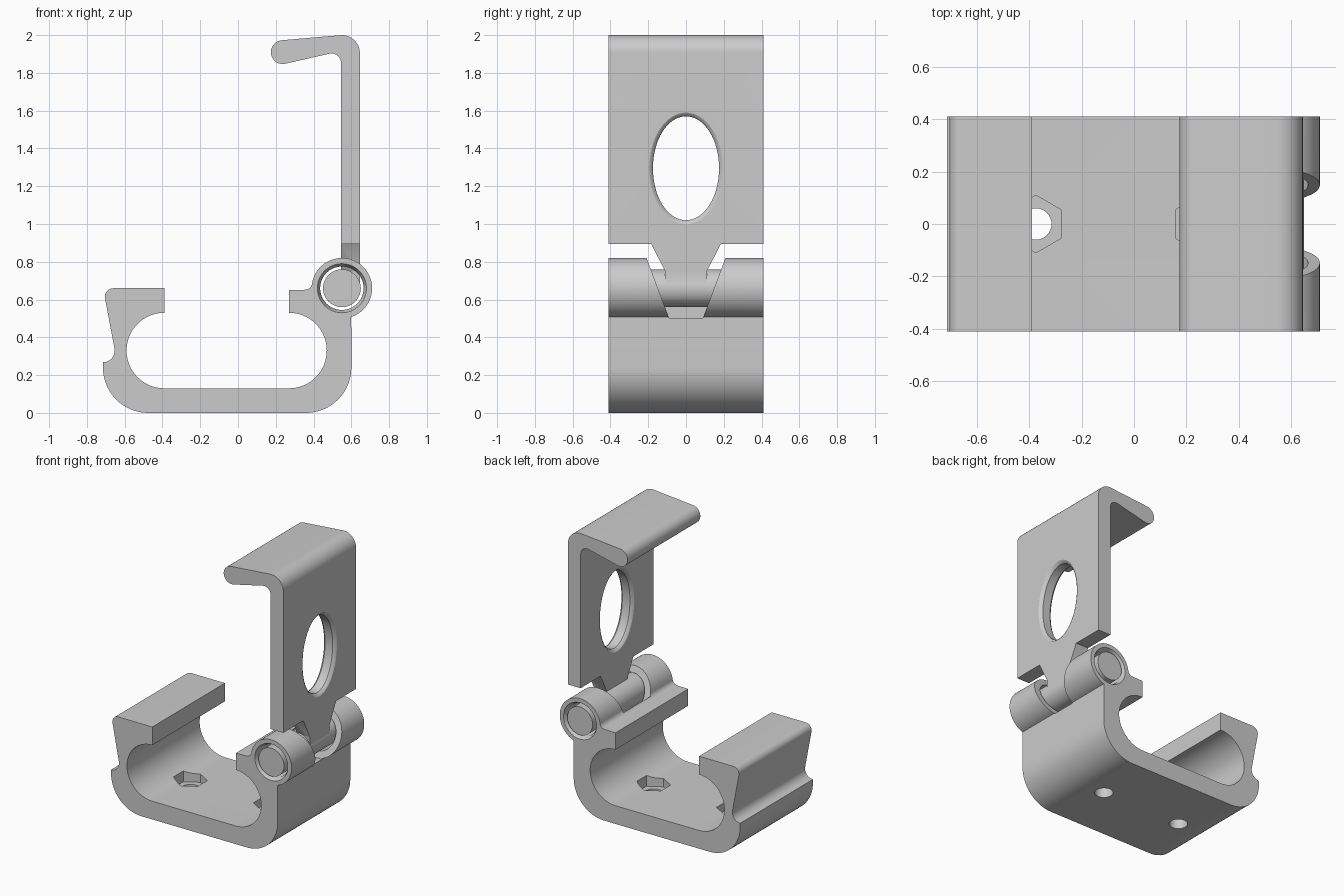
import bpy, bmesh
from math import cos, sin, radians, pi

old = bpy.data.objects.get("Cube")
if old:
    bpy.data.objects.remove(old, do_unlink=True)

grey = bpy.data.materials.new("plain grey")
grey.use_nodes = True
grey.diffuse_color = (0.6, 0.6, 0.6, 1)
grey.node_tree.nodes["Principled BSDF"].inputs["Base Color"].default_value = (0.6, 0.6, 0.6, 1)

HALF = 0.41           # half depth of the clip
PIVOT = (0.55, 0.66)  # hinge axis in x, z


def arc(c, r, a, b, n=16):
    """Points on an arc from a to b degrees."""
    angles = [radians(a + (b - a) * i / n) for i in range(n + 1)]
    return [(c[0] + r * cos(t), c[1] + r * sin(t)) for t in angles]


def ring(c, ru, rv=None, n=64, start=0):
    """Closed circle, ellipse or regular polygon."""
    rv = rv or ru
    angles = [start + 2 * pi * i / n for i in range(n)]
    return [(c[0] + ru * cos(t), c[1] + rv * sin(t)) for t in angles]


def loft(name, axis, stations):
    """Solid through matching 2D loops placed at positions along an axis."""
    place = {"x": lambda p, u, v: (p, u, v),
             "y": lambda p, u, v: (u, p, v),
             "z": lambda p, u, v: (u, v, p)}[axis]
    bm = bmesh.new()
    loops = [[bm.verts.new(place(pos, u, v)) for u, v in pts] for pos, pts in stations]
    for a, b in zip(loops, loops[1:]):
        for i in range(len(a)):
            j = (i + 1) % len(a)
            bm.faces.new((a[i], a[j], b[j], b[i]))
    bm.faces.new(loops[0])
    bm.faces.new(loops[-1])
    bmesh.ops.recalc_face_normals(bm, faces=bm.faces)
    mesh = bpy.data.meshes.new(name)
    bm.to_mesh(mesh)
    bm.free()
    mesh.materials.append(grey)
    obj = bpy.data.objects.new(name, mesh)
    bpy.context.collection.objects.link(obj)
    return obj


def prism(name, axis, pts, lo, hi):
    return loft(name, axis, [(lo, pts), (hi, pts)])


def combine(obj, tool, operation):
    """Apply a boolean and discard the tool."""
    tool.hide_render = True
    mod = obj.modifiers.new("boolean", "BOOLEAN")
    mod.operation, mod.object, mod.solver = operation, tool, "EXACT"
    bpy.context.view_layer.objects.active = obj
    bpy.ops.object.modifier_apply(modifier=mod.name)
    bpy.data.objects.remove(tool, do_unlink=True)


# Clip body: rounded channel with lips, side notch and hinge barrel
profile = (arc((0.36, 0.24), 0.24, -90, 0)
           + arc(PIVOT, 0.16, -72, 170, 48)
           + arc((0.355, 0.69), 0.038, 0, -90, 8)
           + [(0.27, 0.65)]
           + arc((0.27, 0.33), 0.2, 90, -90, 32)
           + arc((-0.39, 0.33), 0.2, -90, -270, 32)
           + [(-0.39, 0.66)]
           + arc((-0.66, 0.615), 0.045, 90, 190, 8)
           + arc((-0.715, 0.33), 0.062, 10, -90, 12)
           + arc((-0.475, 0.24), 0.24, 180, 270))
body = prism("clip_body", "y", profile, -HALF, HALF)

# Tapered gap that splits the barrel in two
gap = [(-0.09, 0.503), (0.09, 0.503), (0.225, 0.863), (-0.225, 0.863)]
combine(body, prism("barrel_gap", "x", gap, 0.385, 0.8), "DIFFERENCE")

# Pin bore with flared mouths
bore = [(-0.43, 0.14), (-0.38, 0.115), (0.38, 0.115), (0.43, 0.14)]
combine(body, loft("pin_bore", "y", [(y, ring(PIVOT, r)) for y, r in bore]), "DIFFERENCE")

# Screw holes with hexagonal nut recesses in the floor
for x in (-0.375, 0.255):
    combine(body, prism("nut_recess", "z", ring((x, 0), 0.11, n=6, start=pi / 2), 0.07, 0.3), "DIFFERENCE")
    combine(body, prism("screw_hole", "z", ring((x, 0), 0.06, n=32), -0.1, 0.2), "DIFFERENCE")

# Latch plate with hooked top
hook = ([(0.545, 0.895), (0.645, 0.895)]
        + arc((0.55, 1.905), 0.095, 0, 94)
        + arc((0.237, 1.91), 0.063, 94, 282)
        + arc((0.495, 1.853), 0.05, 102, 0, 10))
latch = prism("latch", "y", hook, -HALF, HALF)

# Oval window with rounded rims
rims = [(0.5, 0.03), (0.545, 0.02), (0.551, 0.01), (0.565, 0),
        (0.625, 0), (0.639, 0.01), (0.645, 0.02), (0.69, 0.03)]
window = [(x, ring((0, 1.295), 0.175 + d, 0.275 + d)) for x, d in rims]
combine(latch, loft("oval_window", "x", window), "DIFFERENCE")

# Tapered neck joining the latch to its hinge pin
neck = [(0.11, 0.66), (0.11, 0.75), (0.185, 0.895), (0.185, 0.93)]
neck += [(-y, z) for y, z in reversed(neck)]
combine(latch, prism("latch_neck", "x", neck, 0.545, 0.645), "UNION")
combine(latch, prism("hinge_pin", "y", ring(PIVOT, 0.1), -HALF, HALF), "UNION")

# Smooth curves, keep hard edges
for obj in (body, latch):
    bpy.ops.object.select_all(action="DESELECT")
    obj.select_set(True)
    bpy.context.view_layer.objects.active = obj
    bpy.ops.object.shade_smooth_by_angle(angle=radians(30))
